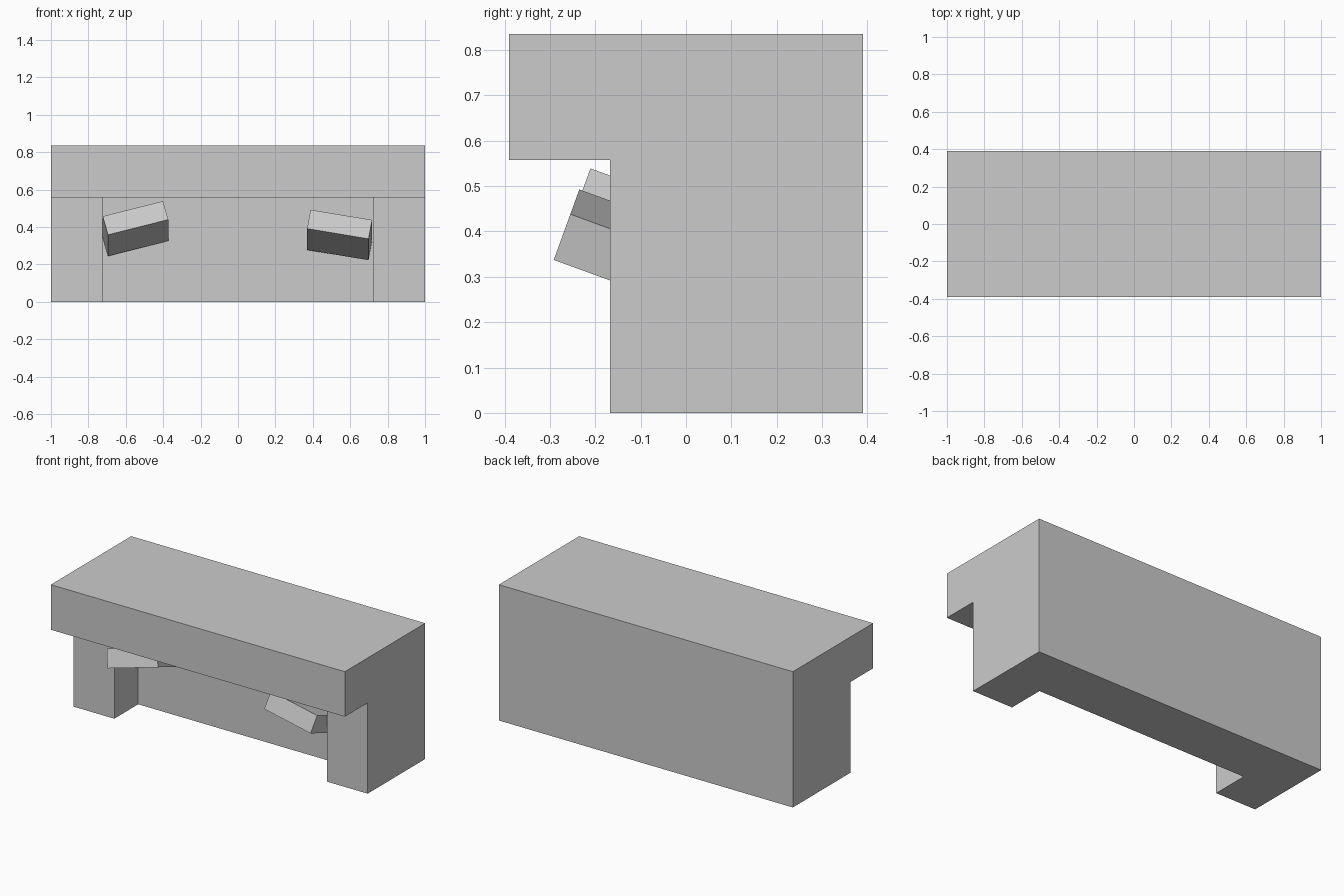
import bpy
from math import radians
from mathutils import Matrix, Vector

if "Cube" in bpy.data.objects:
    bpy.data.objects.remove(bpy.data.objects["Cube"])


def box(name, lo, hi):
    """Axis-aligned box between two corners, origin at its centre."""
    lo, hi = Vector(lo), Vector(hi)
    bpy.ops.mesh.primitive_cube_add(size=1)
    ob = bpy.context.object
    ob.name = name
    ob.data.transform(Matrix.Diagonal((*(hi - lo), 1)))
    ob.location = (lo + hi) / 2
    return ob


def cut(target, cutter):
    """Subtract a hidden cutter from the target."""
    mod = target.modifiers.new(cutter.name, 'BOOLEAN')
    mod.operation = 'DIFFERENCE'
    mod.solver = 'EXACT'
    mod.object = cutter
    cutter.hide_render = True
    cutter.display_type = 'WIRE'


# Main block with overhanging top
body = box("body", (-1, -0.39, 0), (1, 0.39, 0.835))
# Step under the overhang, then the niche between the two legs
cut(body, box("overhang_cutter", (-1.2, -0.6, -0.2), (1.2, -0.168, 0.558)))
cut(body, box("niche_cutter", (-0.724, -0.5, -0.2), (0.724, 0.064, 0.558)))

# Two square slabs tilted in the niche
half = Vector((0.167, 0.1665, 0.0545))
for name, centre, roll in (("left_slab", (-0.548, -0.087, 0.392), -15),
                           ("right_slab", (0.543, -0.107, 0.358), 10)):
    slab = box(name, -half, half)
    slab.matrix_world = (Matrix.Translation(centre)
                         @ Matrix.Rotation(radians(-20), 4, 'X')
                         @ Matrix.Rotation(radians(roll), 4, 'Y'))
